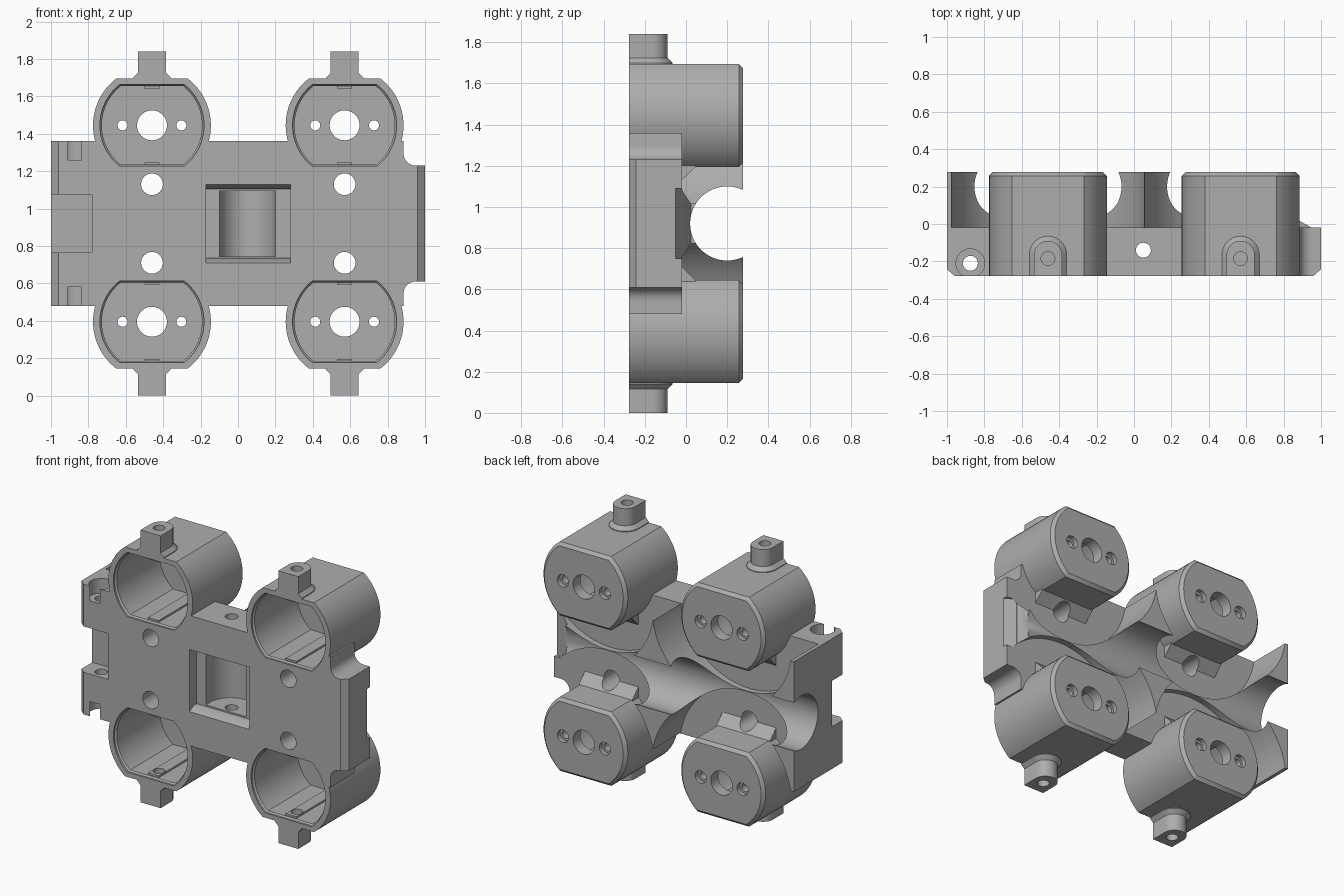
import bpy, bmesh
from math import sin, cos, asin, pi, radians

if "Cube" in bpy.data.objects:
    bpy.data.objects.remove(bpy.data.objects["Cube"], do_unlink=True)

F, B = -0.277, 0.277           # front and back
MID = 0.92                     # mirror height
PLATE = -0.02                  # back of the thin plate
POD_X = (-0.46, 0.57)
SIDES = (-1, 1)
POD_DZ = 0.525

grey = bpy.data.materials.new("plain_grey")
grey.use_nodes = True
colour = (0.42, 0.42, 0.42, 1)
grey.diffuse_color = colour
grey.node_tree.nodes["Principled BSDF"].inputs["Base Color"].default_value = colour


def place(axis, p, d):
    return {"x": (d, p[0], p[1]), "y": (p[0], d, p[1]), "z": (p[0], p[1], d)}[axis]


def loft(name, axis, layers):
    """Solid through matching outlines: layers are (outline, distance along axis)."""
    bm = bmesh.new()
    rings = [[bm.verts.new(place(axis, p, d)) for p in pts] for pts, d in layers]
    n = len(rings[0])
    for a, b in zip(rings, rings[1:]):
        for i in range(n):
            j = (i + 1) % n
            bm.faces.new((a[i], a[j], b[j], b[i]))
    bm.faces.new(rings[0])
    bm.faces.new(rings[-1])
    bmesh.ops.recalc_face_normals(bm, faces=bm.faces)
    mesh = bpy.data.meshes.new(name)
    bm.to_mesh(mesh)
    bm.free()
    mesh.materials.append(grey)
    ob = bpy.data.objects.new(name, mesh)
    bpy.context.collection.objects.link(ob)
    return ob


def prism(name, axis, pts, lo, hi):
    return loft(name, axis, [(pts, lo), (pts, hi)])


def arc(cx, cy, r, a, b, n):
    return [(cx + r * cos(a + (b - a) * i / n), cy + r * sin(a + (b - a) * i / n))
            for i in range(n + 1)]


def circle(cx, cy, r, n=48):
    return arc(cx, cy, r, 0, 2 * pi, n)[:-1]


def rect(x0, x1, y0, y1):
    return [(x0, y0), (x1, y0), (x1, y1), (x0, y1)]


def flat_circle(cx, cz, r, h):
    """Circle with its top and bottom cut flat at half height h."""
    a = asin(h / r)
    return arc(cx, cz, r, -a, a, 24) + arc(cx, cz, r, pi - a, pi + a, 24)


def combine(target, other, operation):
    mod = target.modifiers.new("bool", "BOOLEAN")
    mod.operation = operation
    mod.solver = "EXACT"
    mod.object = other
    bpy.context.view_layer.objects.active = target
    bpy.ops.object.modifier_apply(modifier=mod.name)
    bpy.data.objects.remove(other, do_unlink=True)


def cut(axis, pts, lo, hi):
    combine(body, prism("cutter", axis, pts, lo, hi), "DIFFERENCE")


def add(part):
    combine(body, part, "UNION")


# Block outline, with a narrower filleted tab at one end
lower = [(-1, 0.48), (0.885, 0.48)] + arc(0.95, 0.545, 0.065, pi, pi / 2, 8) + [(1, 0.61)]
outline = lower + [(x, 2 * MID - z) for x, z in reversed(lower)]
body = prism("motor_chassis", "y", outline, F, B)

# Round clearances behind the plate leave pointed ridges between the pods
for x in POD_X:
    for s in SIDES:
        cut("y", circle(x, MID + s * POD_DZ, 0.523, 96), PLATE, 0.5)

# Lengthwise round channel, and the cut-back tab end
cut("x", circle(0.2, MID, 0.18, 64), -1.2, 1.2)
cut("z", [(0.87, 0.025), (0.95, PLATE), (1.2, PLATE), (1.2, 0.5), (0.87, 0.5)], 0, 2)
cut("z", [(0.93, -0.009), (1.05, -0.079), (1.2, 0.1), (0.93, 0.1)], MID - 0.17, MID + 0.17)

# Chamfered front edges at both ends
for s in SIDES:
    cut("z", [(s * 0.92, F - 0.035), (s * 1.04, F + 0.07), (s * 1.04, F - 0.035)], 0, 2)

# Motor pods, each with a sloped foot and a drilled lug
for x in POD_X:
    for s in SIDES:
        z = MID + s * POD_DZ
        big = flat_circle(x, z, 0.315, 0.25)
        small = flat_circle(x, z, 0.295, 0.23)
        add(loft("pod", "y", [(big, F), (big, B - 0.02), (small, B)]))
        foot = [(0.045, z - s * 0.24), (0.045, z - s * 0.25),
                (-0.04, z - s * 0.335), (-0.04, z - s * 0.24)]
        add(prism("pod_foot", "x", foot, x - 0.2, x + 0.2))

        def lug_outline(r):
            return [(x - r, F), (x + r, F)] + arc(x, -0.165, r, 0, pi, 16)
        wide, slim = lug_outline(0.1), lug_outline(0.075)
        add(loft("lug", "z", [(wide, z + s * 0.23), (wide, z + s * 0.255),
                              (slim, z + s * 0.28), (slim, z + s * 0.395)]))

# Hollow the pods and drill their end walls
for x in POD_X:
    for s in SIDES:
        z = MID + s * POD_DZ
        mouth = flat_circle(x, z, 0.278, 0.218)
        inner = flat_circle(x, z, 0.268, 0.21)
        combine(body, loft("cavity", "y", [(mouth, F - 0.05), (mouth, F + 0.012),
                                           (inner, F + 0.022), (inner, 0.2)]), "DIFFERENCE")
        for t in SIDES:
            rib = rect(x - 0.04, x + 0.04, z + t * 0.198, z + t * 0.23)
            add(prism("rib", "y", rib, F + 0.03, 0.21))
        cut("y", circle(x, z, 0.08), 0.1, 0.4)
        for t in SIDES:
            cut("y", circle(x + t * 0.157, z, 0.027, 24), 0.1, 0.4)
            cut("y", circle(x + t * 0.157, z, 0.042, 24), B - 0.03, 0.4)
        cut("z", circle(x, -0.185, 0.037, 24), *sorted((z + s * 0.15, z + s * 0.45)))
        # Through holes in the plate
        cut("y", circle(x, MID + s * 0.21, 0.058, 32), -0.4, 0.1)

# Central window: a shallow opening over a round upright pocket
top, bottom = rect(-0.17, 0.28, 0.71, 1.13), rect(-0.17, 0.28, 0.735, 1.105)
combine(body, loft("window", "y", [(top, F - 0.05), (top, F), (bottom, F + 0.05),
                                   (bottom, -0.2)]), "DIFFERENCE")
pocket = [(-0.1, -0.25), (0.2, -0.25)] + arc(0.05, -0.15, 0.15, 0, pi, 32)
cut("z", pocket, 0.745, 1.095)
cut("z", circle(0.05, -0.14, 0.04, 32), 0.2, 1.6)

# End recess and its counterbored upright pin hole
cut("y", rect(-1.2, -0.78, 0.765, 1.075), -0.5, -0.13)
cut("z", circle(-0.875, -0.21, 0.04, 32), 0.2, 1.6)
for s in SIDES:
    cut("z", circle(-0.875, -0.21, 0.077, 32), *sorted((MID + s * 0.34, MID + s * 0.6)))

# Smooth the curved walls and keep the edges crisp
bpy.ops.object.select_all(action="DESELECT")
body.select_set(True)
bpy.context.view_layer.objects.active = body
bpy.ops.object.shade_smooth_by_angle(angle=radians(30))
